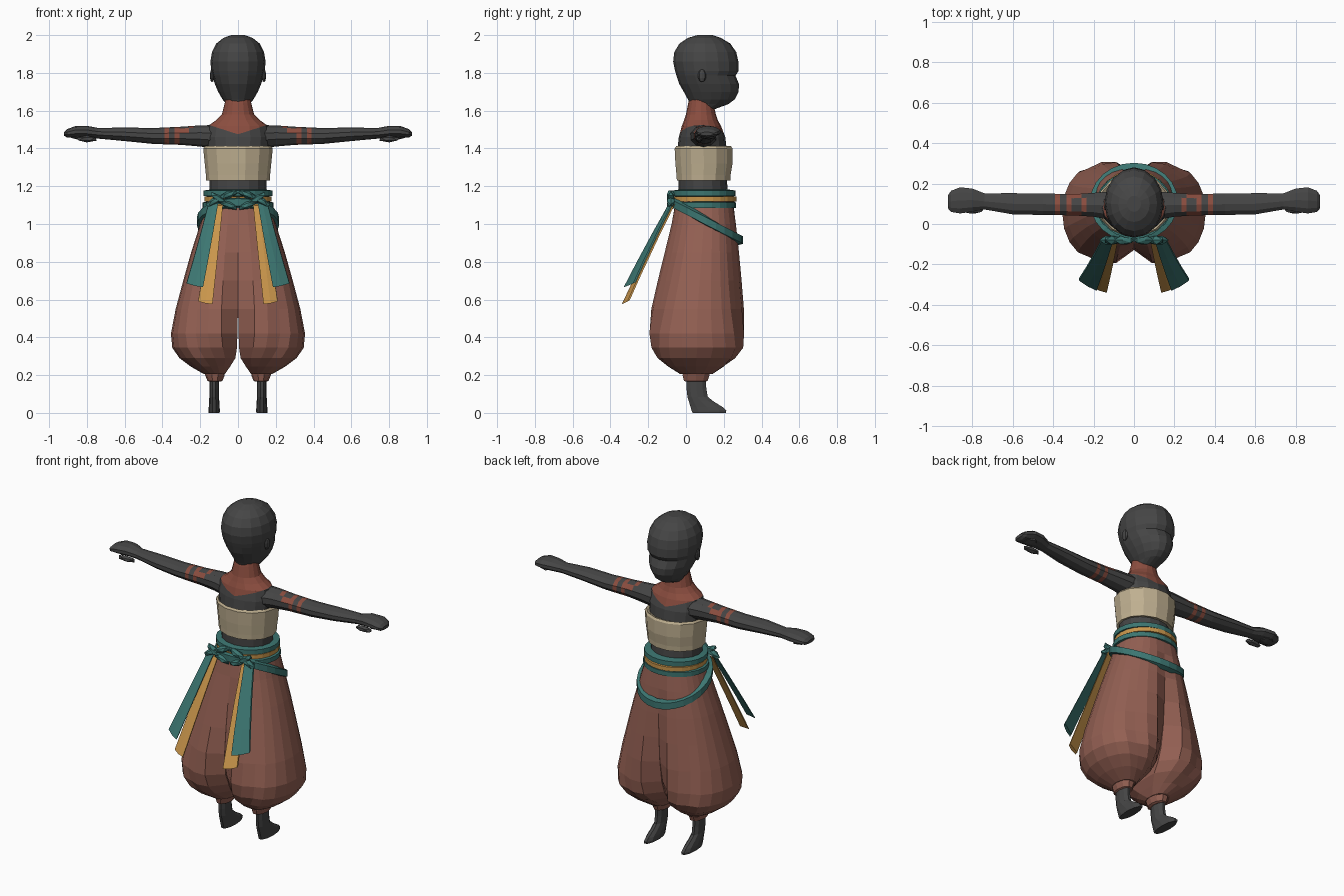
import bpy, bmesh
from math import sin, cos, pi, copysign
from mathutils import Vector, Matrix

if "Cube" in bpy.data.objects:
    bpy.data.objects.remove(bpy.data.objects["Cube"])


def material(name, rgb):
    m = bpy.data.materials.new(name)
    m.use_nodes = True
    m.diffuse_color = (*rgb, 1)
    m.node_tree.nodes["Principled BSDF"].inputs["Base Color"].default_value = (*rgb, 1)
    return m


CHARCOAL = material("charcoal", (0.06, 0.06, 0.06))
PAINT = material("body paint", (0.26, 0.075, 0.05))
RUST = material("rust cloth", (0.29, 0.115, 0.085))
CREAM = material("cream cloth", (0.52, 0.43, 0.28))
TEAL = material("teal cloth", (0.045, 0.18, 0.165))
GOLD = material("gold cloth", (0.58, 0.30, 0.07))


def finish(name, bm, mats, mirror=False):
    bmesh.ops.recalc_face_normals(bm, faces=bm.faces)
    mesh = bpy.data.meshes.new(name)
    bm.to_mesh(mesh)
    bm.free()
    for m in mats:
        mesh.materials.append(m)
    ob = bpy.data.objects.new(name, mesh)
    bpy.context.scene.collection.objects.link(ob)
    if mirror:
        mod = ob.modifiers.new("mirror", "MIRROR")
        mod.use_mirror_merge = False
    return ob


def loft(rings, closed=False):
    """Skin a list of point rings; cap the ends unless the loft closes on itself."""
    bm = bmesh.new()
    vs = [[bm.verts.new(p) for p in r] for r in rings]
    n = len(vs[0])
    pairs = list(zip(vs, vs[1:])) + ([(vs[-1], vs[0])] if closed else [])
    for a, b in pairs:
        for i in range(n):
            j = (i + 1) % n
            bm.faces.new((a[i], a[j], b[j], b[i]))
    if not closed:
        bm.faces.new(vs[0])
        bm.faces.new(vs[-1])
    return bm


def level(z, rx, y0, y1, n, cx=0.0):
    """Horizontal ellipse spanning y0..y1."""
    cy, ry = (y0 + y1) / 2, (y1 - y0) / 2
    return [(cx + rx * cos(2 * pi * i / n), cy + ry * sin(2 * pi * i / n), z) for i in range(n)]


def cut(bm, co, no):
    bmesh.ops.bisect_plane(bm, geom=bm.verts[:] + bm.edges[:] + bm.faces[:],
                           plane_co=co, plane_no=no)


# Head with brow, eye hollow, mouth and chin
head = [(1.60, .045, .04, .13), (1.635, .062, .02, .225), (1.66, .082, .01, .258),
        (1.70, .105, -.012, .278), (1.74, .122, -.035, .281), (1.785, .135, -.05, .262),
        (1.81, .142, -.058, .278), (1.86, .146, -.068, .277), (1.91, .138, -.062, .266),
        (1.955, .115, -.035, .235), (1.985, .078, .01, .185), (2.0, .035, .06, .14)]
finish("head", loft([level(z, rx, a, b, 16) for z, rx, a, b in head]), [CHARCOAL])

# Ears
bm = bmesh.new()
bmesh.ops.create_uvsphere(bm, u_segments=8, v_segments=5, radius=1,
                          matrix=Matrix.Translation((.137, .085, 1.785)) @ Matrix.Diagonal((.012, .022, .035, 1)))
finish("ear", bm, [CHARCOAL], True)

# Torso and neck with a painted V collar
torso = [(1.13, .15, -.04, .225), (1.25, .15, -.04, .215), (1.40, .165, -.045, .215),
         (1.46, .172, -.038, .208), (1.52, .158, -.022, .185), (1.55, .115, -.01, .168),
         (1.58, .085, 0, .158), (1.64, .07, .012, .145), (1.70, .058, .03, .13)]
bm = loft([level(z, rx, a, b, 16) for z, rx, a, b in torso])
for s in (-1, 1):
    cut(bm, (0, 0, 1.475), (-.32 * s, 0, 1))
for f in bm.faces:
    c = f.calc_center_median()
    f.material_index = int(c.z > 1.475 + .32 * abs(c.x))
finish("torso", bm, [CHARCOAL, PAINT])

# Arms and hands with painted bands and a notched armlet
arm = [(.11, .09, .075, 1.462, .062), (.20, .095, .062, 1.466, .056), (.30, .095, .055, 1.467, .048),
       (.45, .098, .056, 1.466, .042), (.60, .1, .055, 1.475, .036), (.74, .112, .042, 1.48, .028),
       (.80, .118, .06, 1.488, .032), (.86, .117, .068, 1.488, .031), (.905, .112, .055, 1.48, .022),
       (.92, .11, .035, 1.477, .01)]
bm = loft([[(x, y + ry * cos(pi * (i + .5) / 5), z + rz * sin(pi * (i + .5) / 5)) for i in range(10)]
           for x, y, ry, z, rz in arm])
for x in (.235, .26, .31, .335, .365, .39):
    cut(bm, (x, 0, 0), (1, 0, 0))
for f in bm.faces:
    c = f.calc_center_median()
    side = abs(c.y - .095) > .02 and c.z > 1.47
    ring = .365 < c.x < .39 or .31 < c.x < .335
    f.material_index = int(ring or (.26 < c.x < .31 and side) or (.235 < c.x < .26 and c.z > 1.5))
finish("arm", bm, [CHARCOAL, PAINT], True)

# Curled fingers and thumb under each palm
bm = bmesh.new()
for x, y, z, size in ((.80, .07, 1.45, (.06, .02, .018)), (.85, .12, 1.463, (.045, .045, .016))):
    bmesh.ops.create_icosphere(bm, subdivisions=1, radius=1,
                               matrix=Matrix.Translation((x, y, z)) @ Matrix.Diagonal((*size, 1)))
finish("fingers", bm, [CHARCOAL], True)

# Chest wrap
wrap = [(1.235, .155, -.04, .225), (1.23, .168, -.052, .238), (1.26, .17, -.054, .24),
        (1.32, .176, -.06, .25), (1.40, .184, -.064, .25), (1.412, .176, -.056, .242),
        (1.40, .165, -.045, .22)]
finish("chest_wrap", loft([level(z, rx, a, b, 14) for z, rx, a, b in wrap]), [CREAM])


# Sash bands, each a closed ring that may tilt down towards +y
def band(name, z, rx, y0, y1, half, mat, tilt=0.0, thick=.016, n=24):
    cy, ry = (y0 + y1) / 2, (y1 - y0) / 2
    rings = []
    for i in range(n):
        c, s = cos(2 * pi * i / n), sin(2 * pi * i / n)
        rings.append([((rx + o) * c, cy + (ry + o) * s, z + dz - tilt * s)
                      for o, dz in ((-thick, -half), (0, -half * .7), (0, half * .7), (-thick, half))])
    finish(name, loft(rings, True), [mat])


band("upper_sash", 1.163, .182, -.072, .262, .02, TEAL, thick=.04)
band("middle_sash", 1.132, .178, -.07, .268, .018, GOLD, thick=.035)
band("lower_sash", 1.1, .188, -.074, .264, .02, TEAL, thick=.03)
band("draped_sash", 1.015, .218, -.088, .303, .028, TEAL, tilt=.1, thick=.03)

# Knots and crossed folds between them
bm = bmesh.new()
for x, z, turn in ((.125, 1.12, .5), (.105, 1.135, -.6), (.05, 1.155, .35), (.05, 1.1, -.35)):
    bmesh.ops.create_icosphere(bm, subdivisions=1, radius=1,
                               matrix=Matrix.Translation((x, -.08, z)) @ Matrix.Rotation(turn, 4, "Y")
                               @ Matrix.Diagonal((.055, .024, .02, 1)))
finish("knot", bm, [TEAL], True)


# Hanging ribbons, widening towards slanted ends
def ribbon(name, top, bottom, mat, thick=.012):
    rings = []
    for t in (0, .35, .7, 1):
        a, b = (Vector(p).lerp(Vector(q), t) for p, q in zip(top, bottom))
        sag = Vector((0, -.03, -.03)) * t * (1 - t)
        off = Vector((0, -thick, -thick * .5))
        rings.append([a + sag, (a + b) / 2 + sag + off * .4, b + sag,
                      b + sag - off, (a + b) / 2 + sag - off, a + sag - off])
    finish(name, loft(rings), [mat], True)


ribbon("teal_ribbon", ((.105, -.09, 1.11), (.155, -.075, 1.11)),
       ((.185, -.33, .665), (.272, -.28, .685)), TEAL)
ribbon("gold_ribbon", ((.08, -.082, 1.1), (.135, -.07, 1.1)),
       ((.135, -.34, .575), (.21, -.31, .59)), GOLD)


# Balloon trousers: one lobe per leg, creased along the middle
def lobe(z, xin, xout, y0, y1, crease, blend, n=15):
    cy, ry = (y0 + y1) / 2, (y1 - y0) / 2
    ring = []
    for i in range(n):
        a = pi * (i / (n - 1) - .5)
        hx, hy = abs(cos(a)) ** .85, copysign(abs(sin(a)) ** .9, a)
        if i in (0, n - 1):
            hx, hy = 0, hy * (1 - crease)
        fx, fy = .5 + .5 * cos(a * 1.85), sin(a * 1.85)
        pleat = 1 - (.2 * crease if i in (3, n - 4) else 0)
        ring.append((xin + (xout - xin) * (hx + (fx - hx) * blend),
                     cy + ry * (hy + (fy - hy) * blend) * pleat, z))
    return ring


trousers = [(1.12, 0, .165, -.055, .25, 0, 0), (1.0, 0, .2, -.08, .268, .03, 0),
            (.85, 0, .248, -.117, .285, .1, 0), (.7, 0, .29, -.157, .302, .16, .03),
            (.55, 0, .33, -.197, .32, .22, .08), (.42, .002, .355, -.22, .334, .28, .2),
            (.345, .004, .348, -.21, .33, .34, .32), (.29, .012, .31, -.175, .285, .34, .5),
            (.245, .04, .25, -.11, .215, .25, .75), (.205, .068, .18, -.03, .14, 0, 1)]
finish("trouser_leg", loft([lobe(*r) for r in trousers]), [RUST], True)

# Ankle cuffs
cuff = [(.225, .05, -.015, .13), (.2, .052, -.022, .128), (.17, .04, -.014, .118), (.165, .03, 0, .105)]
finish("ankle_cuff", loft([level(z, rx, a, b, 10, .122) for z, rx, a, b in cuff]), [RUST], True)

# Lower legs running into the feet
foot = [(.22, .026, 0, .108), (.13, .026, .0, .11), (.085, .026, .005, .118), (.06, .027, .012, .15),
        (.03, .029, .02, .2), (.012, .03, .025, .218), (0, .029, .03, .215)]
finish("foot", loft([level(z, rx, a, b, 10, .126) for z, rx, a, b in foot]), [CHARCOAL], True)
